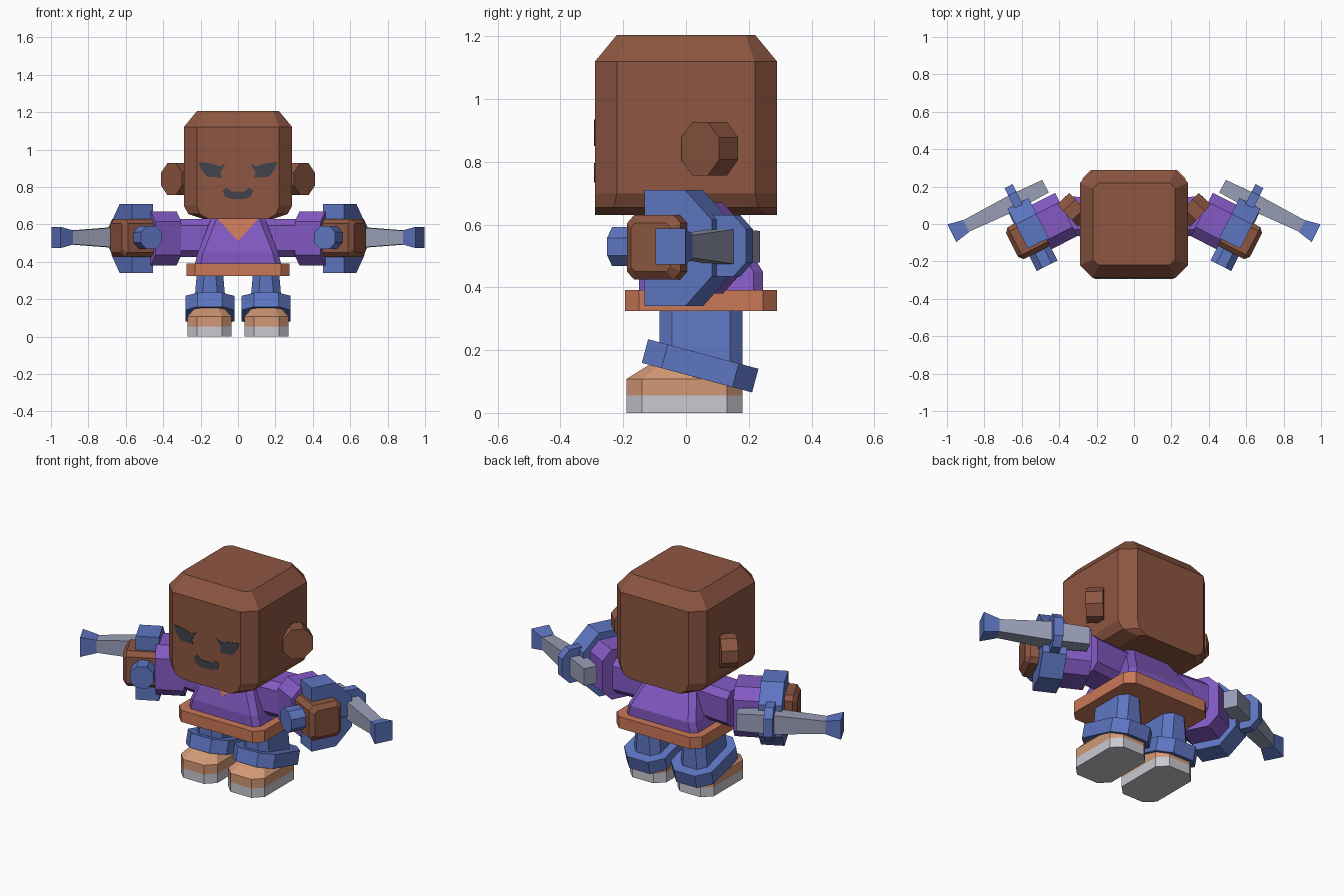
import bpy, bmesh, math
from mathutils import Vector

cube = bpy.data.objects.get("Cube")
if cube:
    bpy.data.objects.remove(cube, do_unlink=True)


def material(name, rgb):
    lin = [((c / 255 + 0.055) / 1.055) ** 2.4 for c in rgb] + [1]
    m = bpy.data.materials.new(name)
    m.use_nodes = True
    m.diffuse_color = lin
    m.node_tree.nodes["Principled BSDF"].inputs["Base Color"].default_value = lin
    m.node_tree.nodes["Principled BSDF"].inputs["Roughness"].default_value = 0.8
    return m


SKIN = material("brown skin", (141, 86, 65))
PURPLE = material("purple cloth", (131, 90, 196))
BLUE = material("blue cloth", (94, 118, 194))
ORANGE = material("orange trim", (201, 120, 88))
TAN = material("tan shoe", (210, 152, 118))
SOLE = material("light grey sole", (200, 200, 208))
METAL = material("blue grey metal", (153, 158, 182))
DARK = material("dark face paint", (66, 68, 76))


def loft(name, rings, mats, side=1, rule=None):
    """Skin a list of equal-length rings and cap both ends."""
    bm = bmesh.new()
    loops = [[bm.verts.new((p[0] * side, p[1], p[2])) for p in r] for r in rings]
    n = len(loops[0])
    for a, b in zip(loops, loops[1:]):
        for i in range(n):
            j = (i + 1) % n
            bm.faces.new((a[i], a[j], b[j], b[i]))
    bm.faces.new(loops[0])
    bm.faces.new(loops[-1])
    bmesh.ops.recalc_face_normals(bm, faces=bm.faces)
    if rule:
        for f in bm.faces:
            f.material_index = rule(f.calc_center_median())
    me = bpy.data.meshes.new(name)
    bm.to_mesh(me)
    bm.free()
    for m in mats:
        me.materials.append(m)
    ob = bpy.data.objects.new(name, me)
    bpy.context.collection.objects.link(ob)
    return ob


def octagon(a0, a1, b0, b1, c):
    """Rectangle with corners cut by c."""
    return [(a0 + c, b0), (a1 - c, b0), (a1, b0 + c), (a1, b1 - c),
            (a1 - c, b1), (a0 + c, b1), (a0, b1 - c), (a0, b0 + c)]


def level(z, x0, x1, y0, y1, c):
    return [(x, y, z) for x, y in octagon(x0, x1, y0, y1, c)]


# Head: narrowing jaw, chamfered corners and crown
loft("head", [level(z, -w, w, -d, d, c) for z, w, d, c in (
    (0.63, 0.19, 0.29, 0.03), (0.655, 0.265, 0.29, 0.06), (0.70, 0.29, 0.29, 0.07),
    (1.12, 0.29, 0.29, 0.07), (1.205, 0.22, 0.22, 0.03))], [SKIN])


# Painted face
def plate(name, pts, mat, y0, y1, side=1):
    loft(name, [[(x, y, z) for x, z in pts] for y in (y0, y1)], [mat], side)


EYE = [(0.065, 0.925), (0.10, 0.91), (0.14, 0.925), (0.21, 0.935), (0.20, 0.90),
       (0.182, 0.875), (0.165, 0.855), (0.085, 0.85), (0.095, 0.875), (0.085, 0.895)]
HALF = [(0.035, 0.775), (0.06, 0.797), (0.082, 0.78), (0.07, 0.75), (0.038, 0.735)]
plate("mouth", HALF + [(-x, z) for x, z in reversed(HALF)], DARK, -0.293, -0.285)

# Torso, neckline and belt
loft("torso", [level(z, -w, w, y0, y1, 0.03) for z, w, y0, y1 in (
    (0.37, 0.235, -0.15, 0.245), (0.45, 0.215, -0.15, 0.245),
    (0.64, 0.14, -0.108, 0.13))], [PURPLE])
NECK = [(-0.108, 0.63), (0.108, 0.63), (0, 0.51)]
loft("neckline", [[(x, -0.15 + (z - 0.45) * 0.221 - o, z) for x, z in NECK]
                  for o in (-0.004, 0.004)], [ORANGE])
loft("belt", [level(z, -0.275, 0.275, -0.195, 0.29, 0.045) for z in (0.325, 0.392)],
     [ORANGE])

# Arm frame: u runs outward along the forearm, v forward across it
CA, SA = math.cos(math.radians(27)), math.sin(math.radians(27))


def arm(u, v, z):
    return (CA * u - SA * v, -SA * u - CA * v, z)


def along_arm(name, stations, mat, side):
    """Stations: (u, outline in v and z)."""
    loft(name, [[arm(u, v, z) for v, z in pts] for u, pts in stations], [mat], side)


def box(v, hv, hz, zc=0.53):
    return [(v - hv, zc - hz), (v + hv, zc - hz), (v + hv, zc + hz), (v - hv, zc + hz)]


def hooked(v0, v1, z0, z1, c):
    """Flat front edge, chamfered back edge."""
    return [(v1, z0), (v0 + c, z0), (v0, z0 + c), (v0, z1 - c), (v0 + c, z1), (v1, z1)]


for s, tag in ((1, "left_"), (-1, "right_")):
    plate(tag + "eye", EYE, DARK, -0.293, -0.285, s)

    # Ear: thick octagonal disc turned toward the front
    out, wide = Vector((0.73, -0.68, 0)), Vector((0.68, 0.73, 0))
    ear = []
    for d in (0, -0.09):
        ring = []
        for i in range(8):
            t = math.radians(22.5 + 45 * i)
            ring.append(Vector((0.355, 0.045, 0.842)) + out * d
                        + wide * 0.089 * math.cos(t) + Vector((0, 0, 0.092 * math.sin(t))))
        ear.append(ring)
    loft(tag + "ear", ear, [SKIN], s)

    # Sleeve, cuff, glove band and hand
    loft(tag + "sleeve", [[(x, y, z) for y, z in octagon(y0, y1, 0.425, 0.63, 0.035)]
                          for x, y0, y1 in ((0.08, -0.08, 0.13), (0.37, -0.06, 0.15))],
         [PURPLE], s)
    cuff = octagon(-0.34, -0.08, 0.38, 0.67, 0.055)
    along_arm(tag + "sleeve_cuff", [(0.30, cuff), (0.455, cuff)], PURPLE, s)
    band = hooked(-0.38, -0.14, 0.34, 0.71, 0.095)
    along_arm(tag + "glove_band", [(0.44, band), (0.565, band)], BLUE, s)
    fist = octagon(-0.292, -0.10, 0.425, 0.63, 0.025)
    tip = octagon(-0.267, -0.125, 0.45, 0.605, 0.015)
    along_arm(tag + "hand", [(0.425, tip), (0.445, fist), (0.61, fist), (0.632, tip)],
              SKIN, s)

    # Baton: grip, guard, shaft and flared tip
    loft(tag + "baton_grip", [[arm(u, v, z) for u, z in
                               octagon(0.515 - r, 0.515 + r, 0.53 - r, 0.53 + r, r * 0.55)]
                              for v, r in ((-0.36, 0.055), (-0.06, 0.062), (-0.012, 0.062))],
         [BLUE], s)
    guard = hooked(-0.485, -0.34, 0.435, 0.63, 0.045)
    along_arm(tag + "baton_guard", [(0.482, guard), (0.53, guard)], BLUE, s)
    along_arm(tag + "baton_shaft", [(0.33, box(-0.395, 0.038, 0.05)),
                                    (0.53, box(-0.395, 0.045, 0.055)),
                                    (0.81, box(-0.398, 0.034, 0.036))], METAL, s)
    along_arm(tag + "baton_tip", [(0.805, box(-0.398, 0.036, 0.038)),
                                  (0.89, box(-0.398, 0.053, 0.057))], BLUE, s)

    # Trouser leg with tilted hem band
    loft(tag + "leg", [level(z, 0.15 - w, 0.15 + w, -0.085, 0.18, 0.04)
                       for z, w in ((0.11, 0.09), (0.34, 0.07))], [BLUE], s)
    ct, st = math.cos(math.radians(15)), math.sin(math.radians(15))
    hem = [[(x, 0.045 + y * ct + h * st, 0.15 - y * st + h * ct)
            for x, y in octagon(0.02, 0.282, -0.182, 0.182, 0.065)] for h in (-0.039, 0.039)]
    loft(tag + "trouser_hem", hem, [BLUE], s)

    # Shoe: grey sole below, tan upper above
    loft(tag + "shoe", [level(0, 0.035, 0.27, -0.19, 0.18, 0.05),
                        level(0.055, 0.035, 0.27, -0.19, 0.18, 0.05),
                        level(0.108, 0.035, 0.27, -0.19, 0.18, 0.05),
                        level(0.158, 0.08, 0.225, -0.11, 0.14, 0.03)],
         [SOLE, TAN], s, lambda c: 0 if c.z < 0.05 else 1)
